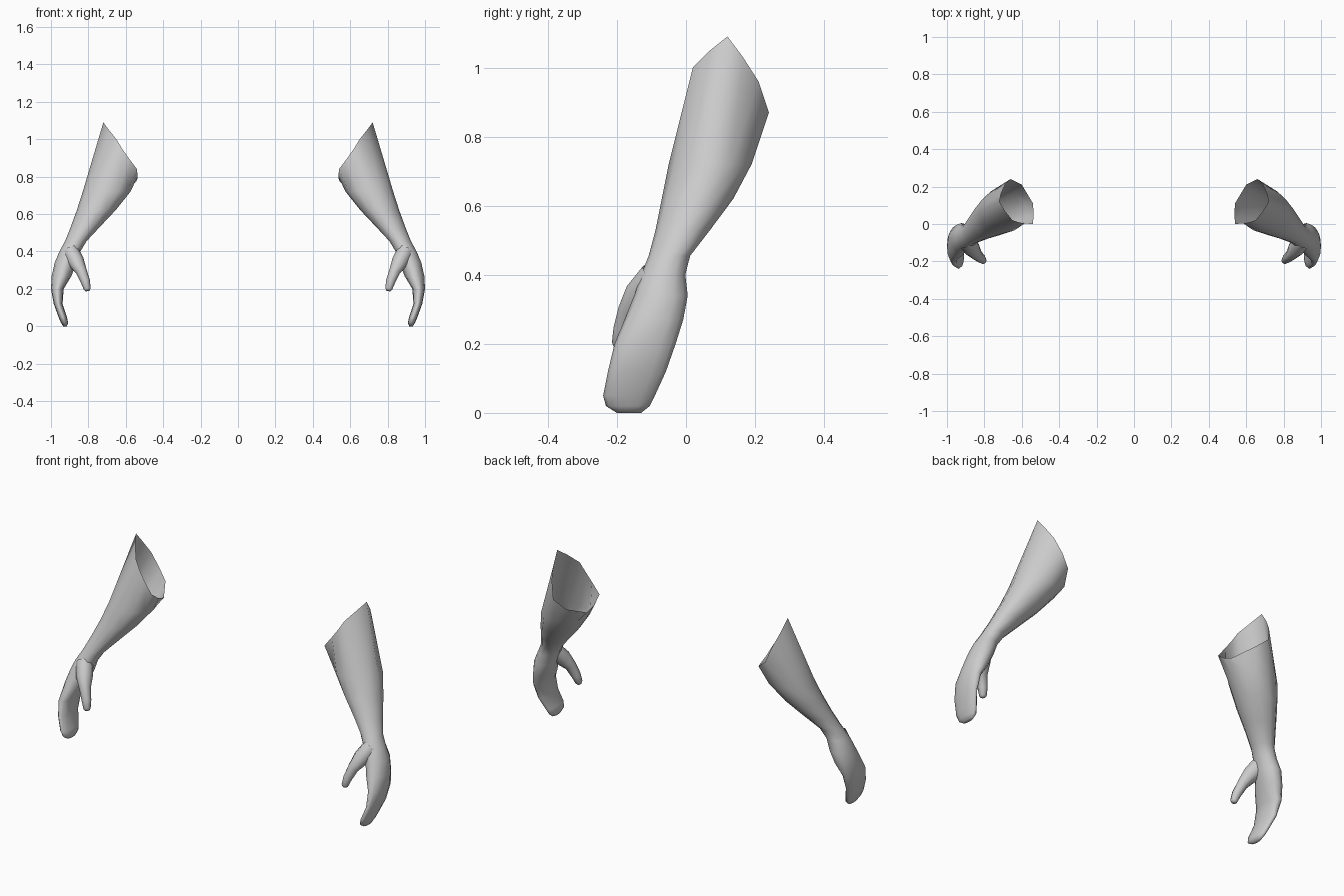
import bpy, bmesh, math
from mathutils import Vector

cube = bpy.data.objects.get("Cube")
if cube:
    bpy.data.objects.remove(cube, do_unlink=True)

skin = bpy.data.materials.new("light_grey")
skin.use_nodes = True
GREY = (0.6, 0.6, 0.6, 1)
skin.diffuse_color = GREY
skin.node_tree.nodes["Principled BSDF"].inputs["Base Color"].default_value = GREY

SIDES = 12

# Slanted open rim of the sleeve end, from the outer peak round the front
RIM = [(.72, .12, 1.09), (.69, .07, 1.05), (.65, .02, 1.0), (.62, .01, .95),
       (.585, .003, .9), (.54, 0, .84), (.537, .055, .8), (.54, .11, .78),
       (.6, .21, .82), (.66, .24, .87), (.69, .21, .96), (.71, .165, 1.03)]

# Level slices down the forearm and hand: z, inner x, outer x, front y, back y
SLICES = [(.72, .575, .83, -.05, .19), (.62, .655, .862, -.07, .137),
          (.53, .74, .895, -.088, .07), (.455, .81, .925, -.108, .012),
          (.4, .843, .955, -.13, -.002), (.34, .865, .98, -.15, .005),
          (.27, .89, .996, -.178, -.008), (.2, .932, 1.0, -.207, -.03),
          (.12, .938, .985, -.226, -.058), (.05, .915, .96, -.24, -.09),
          (.02, .908, .947, -.232, -.105), (0, .915, .935, -.2, -.13)]

# Thumb path: x, y, z, radius
THUMB = [(.895, -.09, .4, .045), (.865, -.135, .345, .044), (.838, -.168, .295, .03),
         (.816, -.186, .24, .025), (.806, -.196, .2, .019), (.804, -.198, .19, .012)]


def slice_ring(z, x0, x1, y0, y1):
    ring = []
    for i in range(SIDES):
        a = -math.tau * i / SIDES
        ring.append(((x0 + x1) / 2 + (x1 - x0) / 2 * math.cos(a),
                     (y0 + y1) / 2 + (y1 - y0) / 2 * math.sin(a), z))
    return ring


def tube_rings(path, sides=8):
    points = [Vector(p[:3]) for p in path]
    rings = []
    for i, p in enumerate(points):
        along = points[min(i + 1, len(points) - 1)] - points[max(i - 1, 0)]
        u = along.cross(Vector((0, 1, 0))).normalized()
        v = along.cross(u).normalized()
        r = path[i][3]
        rings.append([p + r * (u * math.cos(math.tau * k / sides) +
                               v * math.sin(math.tau * k / sides)) for k in range(sides)])
    return rings


def loft(name, rings, side):
    """Skin the rings, close the last one, and place it on the given side."""
    bm = bmesh.new()
    loops = [[bm.verts.new((side * x, y, z)) for x, y, z in ring] for ring in rings]
    for a, b in zip(loops, loops[1:]):
        n = len(a)
        for i in range(n):
            j = (i + 1) % n
            bm.faces.new((a[i], a[j], b[j], b[i]))
    bm.faces.new(loops[-1])
    # Point the faces outwards, judged by the closed tip facing down
    bmesh.ops.recalc_face_normals(bm, faces=bm.faces)
    bm.faces.ensure_lookup_table()
    if bm.faces[-1].normal.z > 0:
        bmesh.ops.reverse_faces(bm, faces=bm.faces)
    for f in bm.faces:
        f.smooth = True
    mesh = bpy.data.meshes.new(name)
    bm.to_mesh(mesh)
    bm.free()
    mesh.materials.append(skin)
    obj = bpy.data.objects.new(name, mesh)
    bpy.context.collection.objects.link(obj)
    return obj


# Forearm with mitten hand, and a separate thumb, on both sides
for label, side in (("left", 1), ("right", -1)):
    loft(label + "_forearm_and_hand", [RIM] + [slice_ring(*s) for s in SLICES], side)
    loft(label + "_thumb", tube_rings(THUMB), side)
